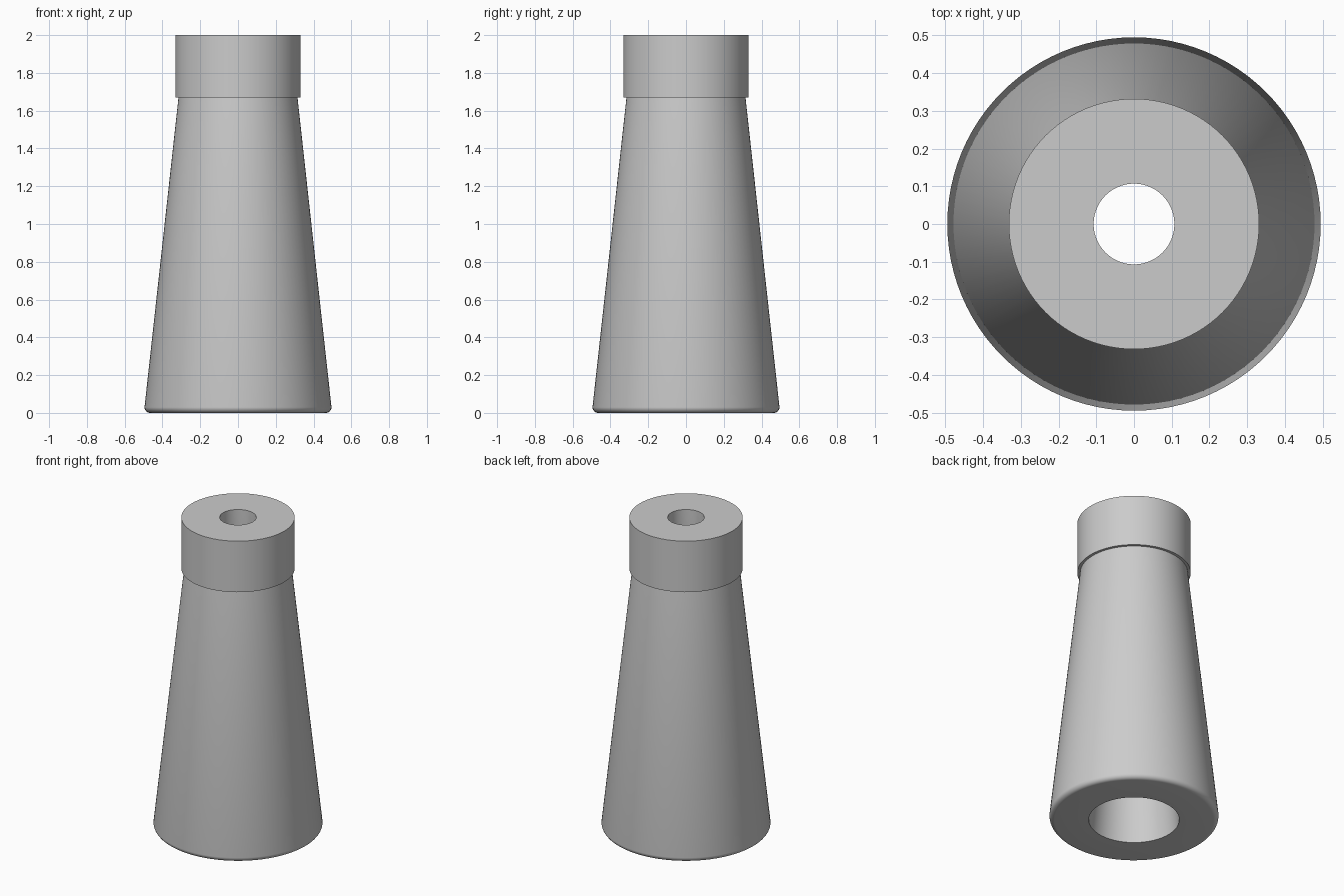
import bpy
import math

SEGMENTS = 96

cube = bpy.data.objects.get("Cube")
if cube:
    bpy.data.objects.remove(cube, do_unlink=True)

# Plain grey finish
grey = bpy.data.materials.new("plain grey")
grey.use_nodes = True
colour = (0.6, 0.6, 0.6, 1.0)
grey.diffuse_color = colour
grey.node_tree.nodes["Principled BSDF"].inputs["Base Color"].default_value = colour


def lathe(name, profile):
    """Turn a closed (radius, height) profile, listed anticlockwise, about z."""
    n = len(profile)
    verts, faces = [], []
    for s in range(SEGMENTS):
        a = 2 * math.pi * s / SEGMENTS
        verts += [(r * math.cos(a), r * math.sin(a), z) for r, z in profile]
    for s in range(SEGMENTS):
        t = (s + 1) % SEGMENTS
        for i in range(n):
            j = (i + 1) % n
            faces.append((s * n + i, t * n + i, t * n + j, s * n + j))
    mesh = bpy.data.meshes.new(name)
    mesh.from_pydata(verts, [], faces)
    mesh.materials.append(grey)
    obj = bpy.data.objects.new(name, mesh)
    bpy.context.collection.objects.link(obj)
    bpy.ops.object.select_all(action='DESELECT')
    obj.select_set(True)
    bpy.context.view_layer.objects.active = obj
    bpy.ops.object.shade_smooth_by_angle(angle=math.radians(35))
    return obj


# Rounded lower edge of the tapered body
fillet = 0.03
rounding = [(0.465 + fillet * math.sin(a), fillet - fillet * math.cos(a))
            for a in (math.radians(d) for d in range(0, 91, 15))]

# Outer taper, collar and tapering bore in one turned piece
lathe("tapered_sleeve", [(0.265, 0)] + rounding + [
    (0.315, 1.67), (0.332, 1.67), (0.332, 2.0),
    (0.107, 2.0), (0.107, 1.67)])
